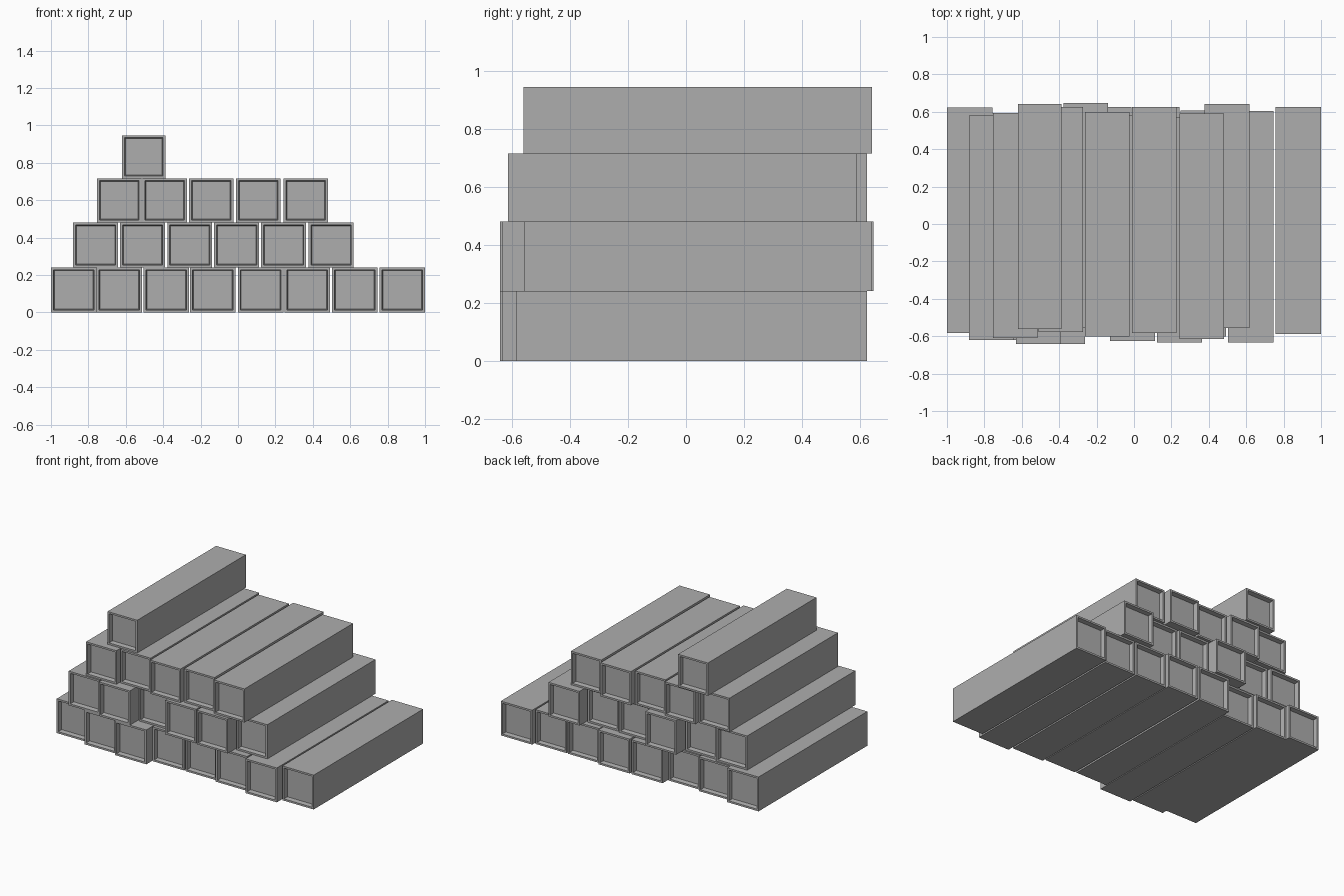
import bpy
import bmesh
from mathutils import Vector

cube = bpy.data.objects.get("Cube")
if cube:
    bpy.data.objects.remove(cube, do_unlink=True)

grey = bpy.data.materials.new("plain grey")
grey.use_nodes = True
colour = (0.42, 0.42, 0.42, 1)
grey.diffuse_color = colour
grey.node_tree.nodes["Principled BSDF"].inputs["Base Color"].default_value = colour


def beam(name, x, z, size, front, back):
    """Square beam along y with a recessed panel in each end."""
    bm = bmesh.new()
    bmesh.ops.create_cube(bm, size=1)
    for v in bm.verts:
        v.co = Vector((x + v.co.x * size[0],
                       (front + back) / 2 + v.co.y * (back - front),
                       z + (v.co.z + 0.5) * size[1]))
    bm.normal_update()
    ends = [f for f in bm.faces if abs(f.normal.y) > 0.9]
    for f in ends:
        # flat rim, then a slightly tapered recess
        bmesh.ops.inset_region(bm, faces=[f], thickness=0.018)
        bmesh.ops.inset_region(bm, faces=[f], thickness=0.007, depth=-0.03)
    mesh = bpy.data.meshes.new(name)
    bm.to_mesh(mesh)
    bm.free()
    mesh.materials.append(grey)
    obj = bpy.data.objects.new(name, mesh)
    bpy.context.collection.objects.link(obj)


# Each row: name, width, height, beams as (centre x, front y, back y)
rows = [
    ("bottom", 0.243, 0.241, [
        (-0.878, -0.583, 0.623), (-0.635, -0.62, 0.59), (-0.384, -0.642, 0.57),
        (-0.135, -0.58, 0.626), (0.121, -0.583, 0.626), (0.37, -0.602, 0.607),
        (0.624, -0.634, 0.605), (0.878, -0.588, 0.626)]),
    ("second", 0.24, 0.24, [
        (-0.761, -0.62, 0.58), (-0.51, -0.642, 0.56), (-0.258, -0.557, 0.648),
        (-0.007, -0.626, 0.58), (0.244, -0.634, 0.57), (0.498, -0.557, 0.642)]),
    ("third", 0.236, 0.236, [
        (-0.635, -0.61, 0.594), (-0.392, -0.577, 0.626), (-0.143, -0.602, 0.6),
        (0.108, -0.583, 0.626), (0.362, -0.614, 0.59)]),
    ("top", 0.231, 0.23, [(-0.504, -0.562, 0.642)]),
]

# Stack the rows
base = 0
for row, width, height, beams in rows:
    for i, (x, front, back) in enumerate(beams, 1):
        beam(f"{row}_row_beam_{i}", x, base, (width, height), front, back)
    base += height
